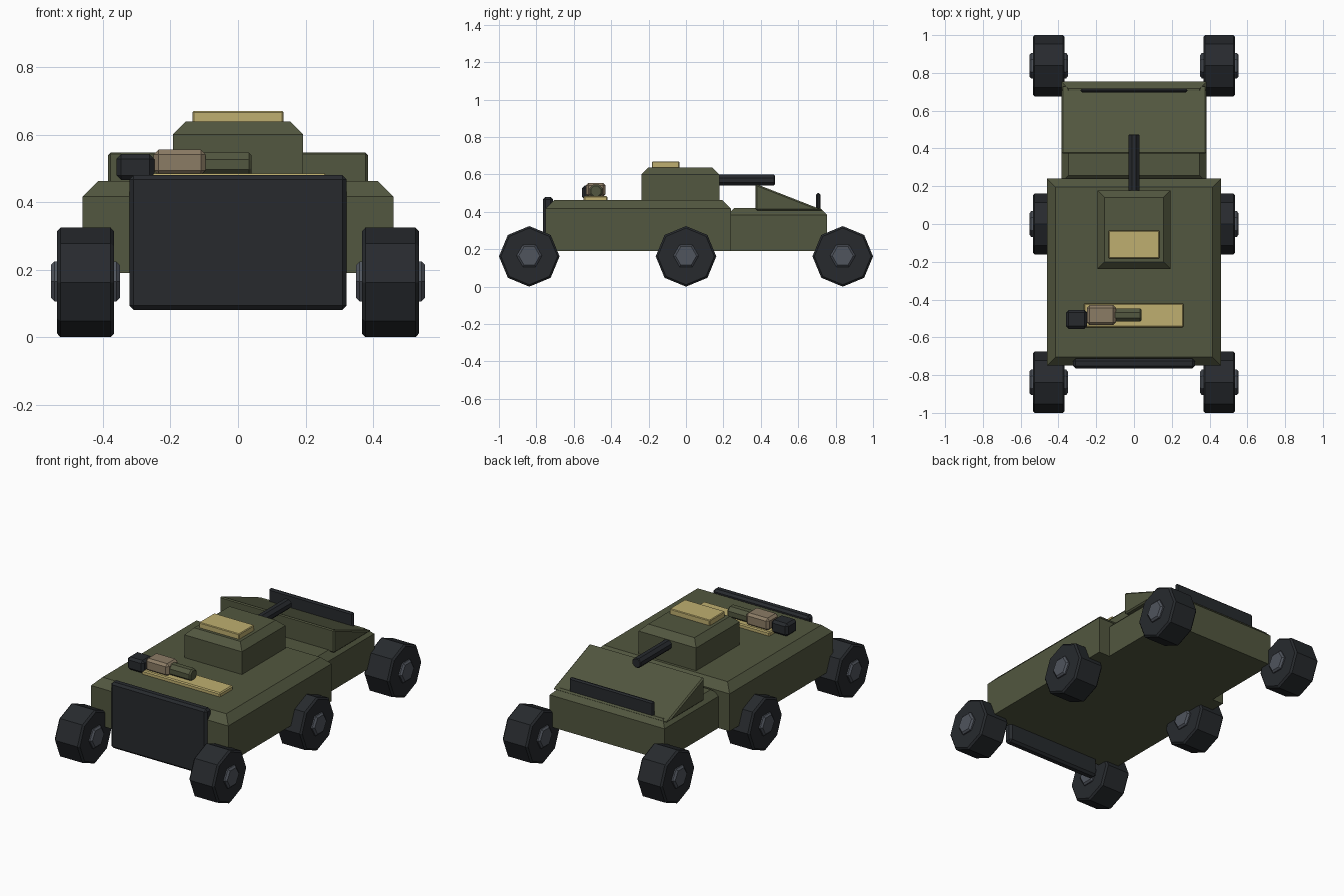
import bpy, bmesh, math
from mathutils import Matrix

if "Cube" in bpy.data.objects:
    bpy.data.objects.remove(bpy.data.objects["Cube"])


def material(name, rgb):
    m = bpy.data.materials.new(name)
    m.diffuse_color = (*rgb, 1)
    m.use_nodes = True
    m.node_tree.nodes["Principled BSDF"].inputs["Base Color"].default_value = m.diffuse_color
    return m


OLIVE = material("olive", (0.085, 0.095, 0.05))
SAND = material("sand", (0.52, 0.43, 0.16))
DARK = material("dark", (0.02, 0.023, 0.027))
STEEL = material("steel", (0.08, 0.09, 0.11))
TAN = material("tan", (0.26, 0.2, 0.13))


def finish(name, bm, mat, bevel=0.0, angle=30):
    bmesh.ops.recalc_face_normals(bm, faces=bm.faces)
    me = bpy.data.meshes.new(name)
    bm.to_mesh(me)
    bm.free()
    me.materials.append(mat)
    ob = bpy.data.objects.new(name, me)
    bpy.context.collection.objects.link(ob)
    if bevel:
        mod = ob.modifiers.new("bevel", 'BEVEL')
        mod.width = bevel
        mod.segments = 1
        mod.limit_method = 'ANGLE'
        mod.angle_limit = math.radians(angle)
    return ob


def box(name, x, y, z, mat, bevel=0.0):
    bm = bmesh.new()
    bmesh.ops.create_cube(bm, size=1)
    for v in bm.verts:
        v.co = [a + (c + 0.5) * (b - a) for c, (a, b) in zip(v.co, (x, y, z))]
    return finish(name, bm, mat, bevel)


def hull(name, x, y, z, c, mat):
    """Box whose top edges are chamfered by c."""
    bm = bmesh.new()
    rings = []
    for h, i in ((z[0], 0), (z[1] - c, 0), (z[1], c)):
        pts = ((x[0] + i, y[0] + i), (x[1] - i, y[0] + i),
               (x[1] - i, y[1] - i), (x[0] + i, y[1] - i))
        rings.append([bm.verts.new((px, py, h)) for px, py in pts])
    bm.faces.new(rings[0])
    bm.faces.new(rings[-1])
    for a, b in zip(rings, rings[1:]):
        for k in range(4):
            n = (k + 1) % 4
            bm.faces.new((a[k], a[n], b[n], b[k]))
    return finish(name, bm, mat)


def prism(name, axis, a, b, centre, r, sides, mat, bevel=0.0, turn=0.0):
    """Cylinder from a to b along X or Y; centre gives the other two coordinates."""
    bm = bmesh.new()
    bmesh.ops.create_cone(bm, cap_ends=True, segments=sides, radius1=r, radius2=r, depth=b - a)
    bm.transform(Matrix.Rotation(turn, 4, 'Z'))
    mid = (a + b) / 2
    if axis == 'X':
        rot, loc = Matrix.Rotation(math.pi / 2, 4, 'Y'), (mid, *centre)
    else:
        rot, loc = Matrix.Rotation(math.pi / 2, 4, 'X'), (centre[0], mid, centre[1])
    bm.transform(Matrix.Translation(loc) @ rot)
    return finish(name, bm, mat, bevel, 65)


# Hull, nose and turret
hull("main_hull", (-0.46, 0.46), (-0.75, 0.24), (0.19, 0.462), 0.045, OLIVE)
hull("nose", (-0.385, 0.385), (0.22, 0.755), (0.19, 0.42), 0.038, OLIVE)
hull("turret", (-0.193, 0.193), (-0.238, 0.178), (0.45, 0.638), 0.038, OLIVE)

# Sloped wedge on the nose
bm = bmesh.new()
face = bm.faces.new([bm.verts.new((-0.385, y, z)) for y, z in
                     ((0.372, 0.408), (0.372, 0.55), (0.735, 0.408))])
ext = bmesh.ops.extrude_face_region(bm, geom=[face])
for v in ext["geom"]:
    if isinstance(v, bmesh.types.BMVert):
        v.co.x = 0.385
finish("nose_wedge", bm, OLIVE, 0.008)

# Turret fittings
prism("gun_barrel", 'Y', 0.12, 0.475, (0, 0.57), 0.031, 8, DARK, 0.004, math.pi / 8)
box("turret_hatch", (-0.135, 0.135), (-0.182, -0.035), (0.63, 0.67), SAND, 0.004)

# End panel and nose bar
box("end_panel", (-0.322, 0.322), (-0.765, -0.712), (0.08, 0.48), DARK, 0.013)
box("nose_bar", (-0.282, 0.282), (0.695, 0.718), (0.405, 0.5), DARK, 0.008)

# Deck plate with stowed equipment
box("deck_plate", (-0.265, 0.262), (-0.547, -0.42), (0.455, 0.485), SAND, 0.006)
box("gear_dark_box", (-0.36, -0.248), (-0.555, -0.455), (0.465, 0.542), DARK, 0.014)
box("gear_tan_box", (-0.25, -0.096), (-0.535, -0.43), (0.48, 0.555), TAN, 0.014)
prism("gear_tube", 'X', -0.12, 0.04, (-0.482, 0.511), 0.038, 8, OLIVE, 0.008, math.pi / 8)

# Six wheels with hubs through both sides
for s, side in ((-1, "left"), (1, "right")):
    for y, place in ((-0.838, "front"), (0, "middle"), (0.838, "rear")):
        a, b = sorted((s * 0.367, s * 0.536))
        prism(f"{place}_{side}_tyre", 'X', a, b, (y, 0.162), 0.162, 8, DARK, 0.01)
        a, b = sorted((s * 0.35, s * 0.554))
        prism(f"{place}_{side}_hub", 'X', a, b, (y, 0.165), 0.068, 6, STEEL, 0.01)
